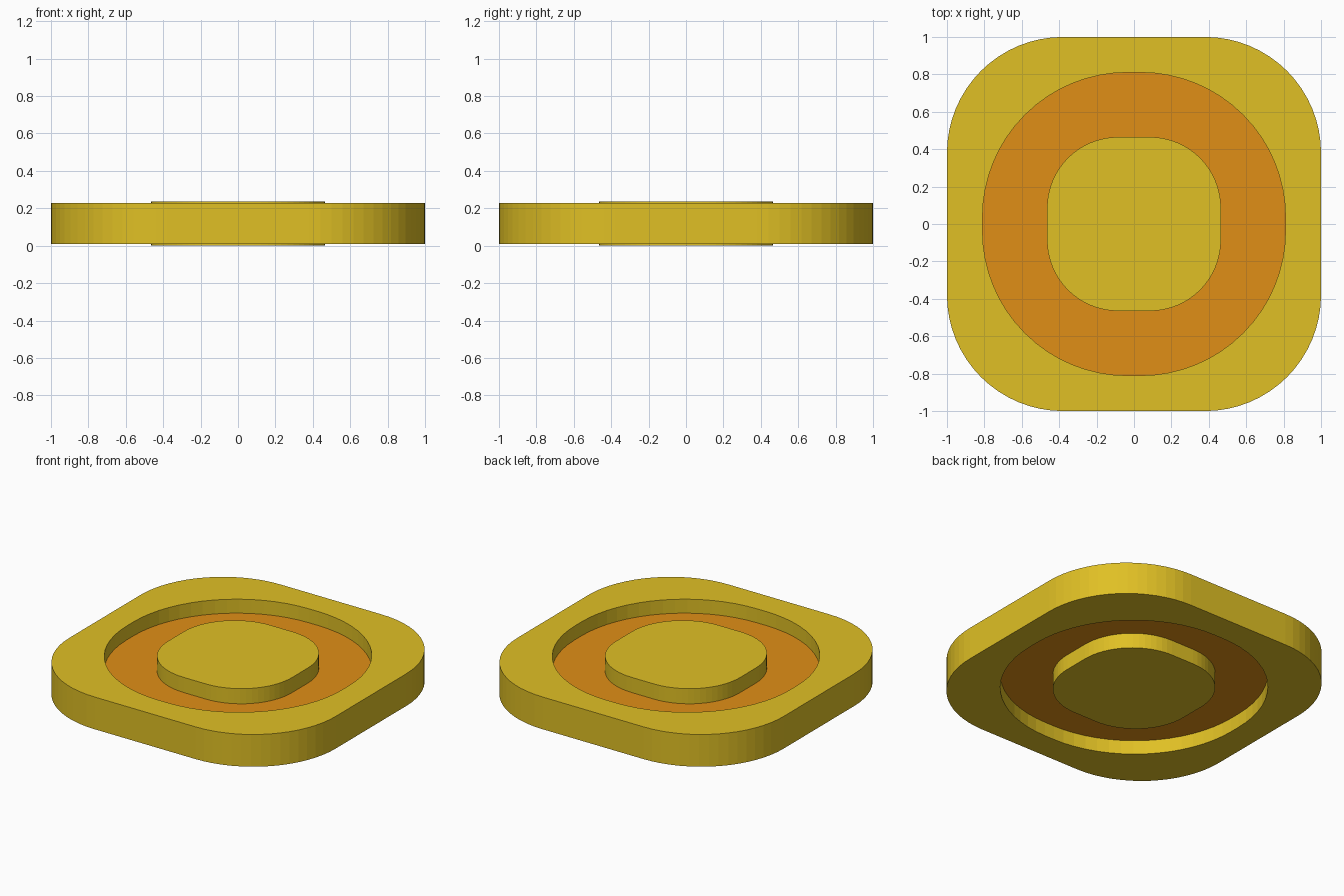
import bpy, bmesh, math

if "Cube" in bpy.data.objects:
    bpy.data.objects.remove(bpy.data.objects["Cube"])

SEG = 16  # facets per rounded corner


def outline(half, radius):
    """Points of a rounded square, anticlockwise."""
    pts, c = [], half - radius
    for k in range(4):
        mid = math.radians(45 + 90 * k)
        cx = math.copysign(c, math.cos(mid))
        cy = math.copysign(c, math.sin(mid))
        for i in range(SEG + 1):
            a = math.radians(90 * k + 90 * i / SEG)
            pts.append((cx + radius * math.cos(a), cy + radius * math.sin(a)))
    return pts


def make_part(name, outer, z0, z1, mat, inner=None):
    """Extruded rounded square, with an optional through hole."""
    bm = bmesh.new()

    def ring(shape, z):
        return [bm.verts.new((x, y, z)) for x, y in outline(*shape)]

    def bridge(a, b):
        n = len(a)
        for i in range(n):
            j = (i + 1) % n
            bm.faces.new((a[i], a[j], b[j], b[i]))

    lo, hi = ring(outer, z0), ring(outer, z1)
    bridge(lo, hi)
    if inner:
        ilo, ihi = ring(inner, z0), ring(inner, z1)
        bridge(hi, ihi)
        bridge(ihi, ilo)
        bridge(ilo, lo)
    else:
        bm.faces.new(hi)
        bm.faces.new(lo[::-1])
    bmesh.ops.recalc_face_normals(bm, faces=bm.faces)
    mesh = bpy.data.meshes.new(name)
    bm.to_mesh(mesh)
    bm.free()
    mesh.materials.append(mat)
    obj = bpy.data.objects.new(name, mesh)
    bpy.context.collection.objects.link(obj)
    return obj


def material(name, color):
    m = bpy.data.materials.new(name)
    m.diffuse_color = (*color, 1)
    m.use_nodes = True
    m.node_tree.nodes["Principled BSDF"].inputs["Base Color"].default_value = m.diffuse_color
    return m


yellow = material("yellow", (0.745, 0.527, 0.018))
orange = material("orange", (0.745, 0.275, 0.008))

# Outer frame with its near-circular opening
make_part("outer_frame", (1.0, 0.62), 0.008, 0.227, yellow, inner=(0.81, 0.775))
# Thin recessed web, set in from both faces
make_part("recessed_web", (0.82, 0.785), 0.103, 0.132, orange)
# Centre boss, slightly proud of the frame on both sides
make_part("centre_boss", (0.465, 0.38), 0.0, 0.235, yellow)
